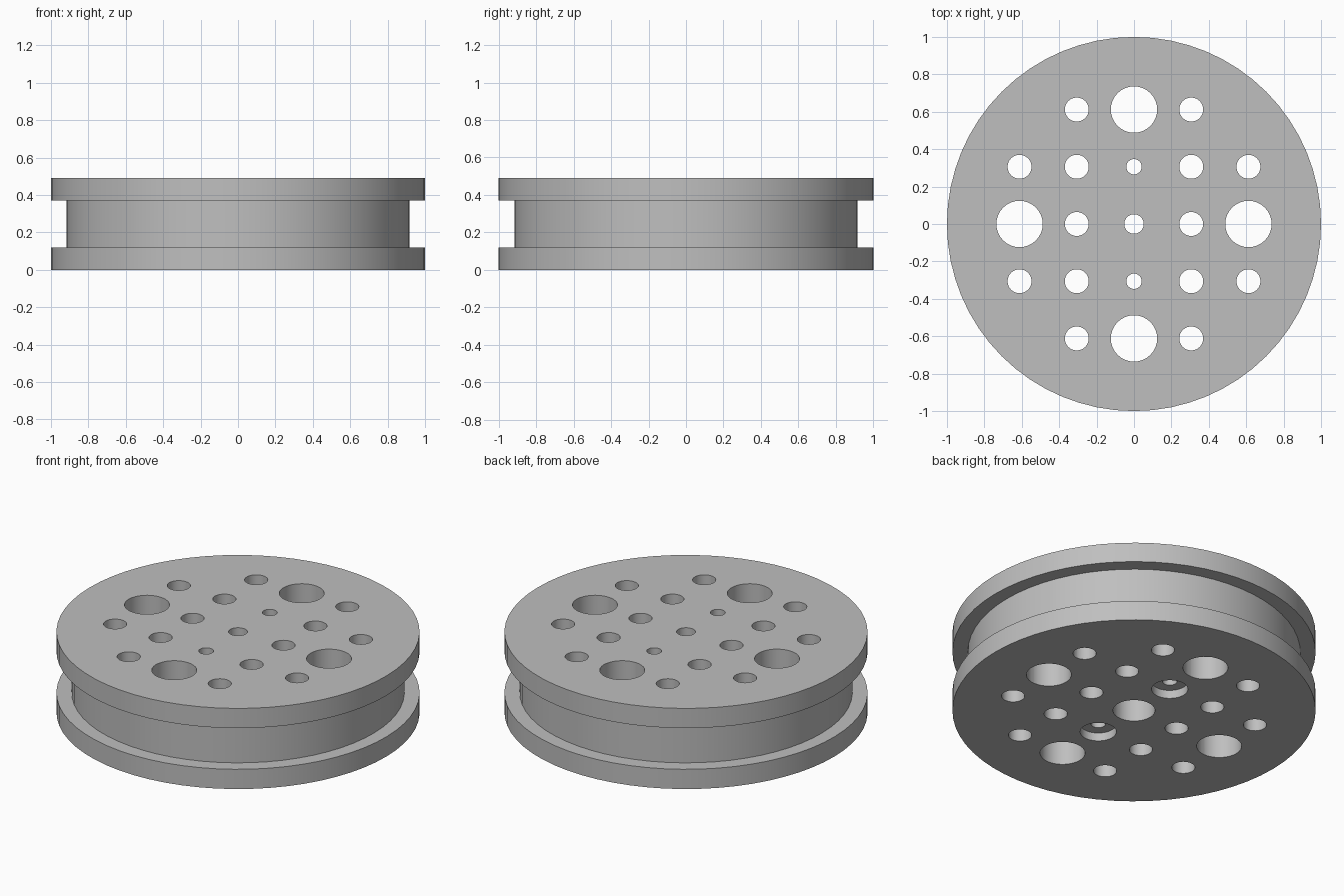
import bpy, bmesh
from math import cos, sin, tau, radians

default = bpy.data.objects.get("Cube")
if default:
    bpy.data.objects.remove(default, do_unlink=True)

grey = bpy.data.materials.new("plain grey")
grey.use_nodes = True
colour = (0.52, 0.52, 0.52, 1)
grey.diffuse_color = colour
grey.node_tree.nodes["Principled BSDF"].inputs["Base Color"].default_value = colour


def lathe(bm, profile, sides, x=0, y=0):
    """Closed solid turned from (radius, height) points, bottom to top."""
    rings = [[bm.verts.new((x + r * cos(tau * i / sides), y + r * sin(tau * i / sides), z))
              for i in range(sides)] for r, z in profile]
    for low, high in zip(rings, rings[1:]):
        for i in range(sides):
            j = (i + 1) % sides
            bm.faces.new((low[i], low[j], high[j], high[i]))
    bm.faces.new(rings[0][::-1])
    bm.faces.new(rings[-1])


def make_object(name, bm):
    bmesh.ops.recalc_face_normals(bm, faces=bm.faces)
    mesh = bpy.data.meshes.new(name)
    bm.to_mesh(mesh)
    bm.free()
    mesh.materials.append(grey)
    obj = bpy.data.objects.new(name, mesh)
    bpy.context.collection.objects.link(obj)
    return obj


RIM, HUB, HEIGHT, FLANGE = 1.0, 0.916, 0.49, 0.12
PITCH = 0.306
BELOW, ABOVE = -0.1, HEIGHT + 0.1

# Wheel body: two flanges with a groove between them
bm = bmesh.new()
lathe(bm, [(RIM, 0), (RIM, FLANGE), (HUB, FLANGE), (HUB, HEIGHT - FLANGE),
           (RIM, HEIGHT - FLANGE), (RIM, HEIGHT)], 64)
wheel = make_object("grooved_wheel", bm)

# Hole cutters on a square grid
bm = bmesh.new()


def through(radius, col, row):
    lathe(bm, [(radius, BELOW), (radius, ABOVE)], 32, col * PITCH, row * PITCH)


def stepped(wide, narrow, depth, row):
    lathe(bm, [(wide, BELOW), (wide, depth), (narrow, depth), (narrow, ABOVE)],
          32, 0, row * PITCH)


for col in range(-2, 3):
    for row in range(-2, 3):
        if abs(col) == 2 and abs(row) == 2:
            continue
        if abs(col) + abs(row) == 2 and col * row == 0:
            through(0.124, col, row)          # large holes
        elif col != 0:
            through(0.064, col, row)          # peg holes
        elif row != 0:
            stepped(0.1, 0.041, 0.05, row)    # screw holes
        else:
            stepped(0.116, 0.052, HEIGHT - FLANGE, row)  # centre bore
cutter = make_object("hole_cutter", bm)
cutter.hide_render = True

# Cut the holes and tidy up
cut = wheel.modifiers.new("holes", "BOOLEAN")
cut.operation = "DIFFERENCE"
cut.solver = "EXACT"
cut.object = cutter
bpy.ops.object.select_all(action="DESELECT")
wheel.select_set(True)
bpy.context.view_layer.objects.active = wheel
bpy.ops.object.modifier_apply(modifier=cut.name)
bpy.data.objects.remove(cutter, do_unlink=True)
bpy.ops.object.shade_smooth_by_angle(angle=radians(30))
